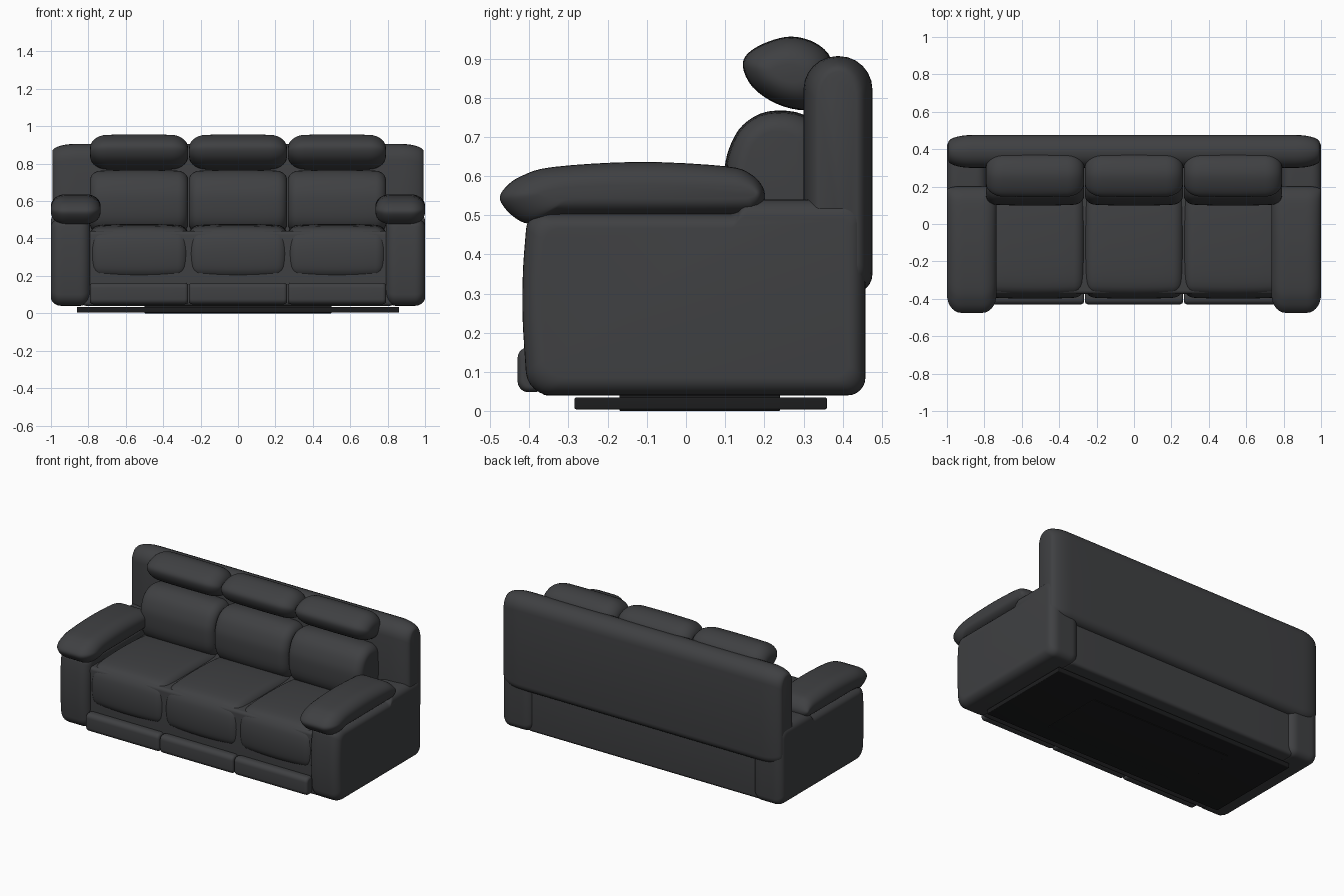
import bpy, bmesh, math
from mathutils import Vector

if "Cube" in bpy.data.objects:
    bpy.data.objects.remove(bpy.data.objects["Cube"])


def material(name, v):
    m = bpy.data.materials.new(name)
    m.diffuse_color = (v, v * 1.03, v * 1.1, 1)
    m.use_nodes = True
    m.node_tree.nodes["Principled BSDF"].inputs["Base Color"].default_value = m.diffuse_color
    return m


charcoal = material("charcoal", 0.05)
black = material("black", 0.012)


def spline(pts, n=4):
    """Closed Catmull-Rom curve through the points."""
    out, k = [], len(pts)
    for i in range(k):
        a, b, c, d = (Vector(pts[(i + j) % k]) for j in (-1, 0, 1, 2))
        for s in range(n):
            t = s / n
            out.append(0.5 * (2 * b + (c - a) * t + (2 * a - 5 * b + 4 * c - d) * t * t
                              + (3 * b - a - 3 * c + d) * t ** 3))
    return out


def rounded(corners, n=6):
    """Polygon of (y, z, radius) with rounded corners."""
    out, k = [], len(corners)
    for i in range(k):
        p, c, q = (Vector(corners[(i + j) % k][:2]) for j in (-1, 0, 1))
        r = corners[i][2]
        a, b = c + (p - c).normalized() * r, c + (q - c).normalized() * r
        for s in range(n + 1):
            t = math.pi / 2 * s / n
            out.append(a + b - c + (c - b) * math.cos(t) + (c - a) * math.sin(t))
    return out


def box_profile(y0, y1, z0, z1, r):
    return rounded([(y0, z0, r), (y1, z0, r), (y1, z1, r), (y0, z1, r)])


def sweep(name, prof, x0, x1, rx, inset, crown=0.0, anchor_y=None, mat=charcoal):
    """Sweep a side profile along x with softly rounded ends."""
    ys, zs = [p[0] for p in prof], [p[1] for p in prof]
    cy, cz = (min(ys) + max(ys)) / 2, (min(zs) + max(zs)) / 2
    hy, hz = (max(ys) - min(ys)) / 2, (max(zs) - min(zs)) / 2
    if anchor_y is not None:
        cy = anchor_y
    half, mid, n = (x1 - x0) / 2, (x0 + x1) / 2, 7
    ends = [(half - rx + rx * math.sin(math.pi / 2 * i / n),
             inset * (1 - math.cos(math.pi / 2 * i / n))) for i in range(n + 1)]
    inner = [((half - rx) * f, 0) for f in (-0.66, -0.33, 0, 0.33, 0.66)]
    rings = [(-x, d) for x, d in reversed(ends)] + inner + ends
    bm = bmesh.new()
    loops = []
    for x, d in rings:
        d += crown * (x / half) ** 2
        sy, sz = 1 - d / hy, 1 - d / hz
        loops.append([bm.verts.new((mid + x, cy + (y - cy) * sy, cz + (z - cz) * sz))
                      for y, z in zip(ys, zs)])
    k = len(prof)
    for a, b in zip(loops, loops[1:]):
        for i in range(k):
            bm.faces.new((a[i], a[(i + 1) % k], b[(i + 1) % k], b[i]))
    bm.faces.new(loops[0])
    bm.faces.new(loops[-1])
    bmesh.ops.recalc_face_normals(bm, faces=bm.faces)
    me = bpy.data.meshes.new(name)
    bm.to_mesh(me)
    bm.free()
    me.materials.append(mat)
    ob = bpy.data.objects.new(name, me)
    bpy.context.collection.objects.link(ob)
    return ob


# Floor plate and body frame
plate = box_profile(-0.285, 0.36, 0.004, 0.035, 0.006)
sweep("floor_plate", plate, -0.862, 0.862, 0.006, 0.003, mat=black)
core = box_profile(-0.17, 0.24, 0, 0.045, 0.004)
sweep("floor_plate_core", core, -0.5, 0.5, 0.006, 0.003, mat=black)
sweep("frame", box_profile(-0.375, 0.432, 0.04, 0.44, 0.02), -0.83, 0.83, 0.02, 0.01)

# Backrest shell
back = rounded([(0.3, 0.3, 0.03), (0.476, 0.3, 0.05), (0.476, 0.906, 0.085), (0.3, 0.906, 0.085)])
sweep("backrest", back, -0.993, 0.993, 0.13, 0.04)

# Arms with padded tops
arm = rounded([(-0.405, 0.04, 0.06), (0.458, 0.04, 0.045), (0.458, 0.54, 0.04), (0.15, 0.54, 0.015),
               (0.13, 0.505, 0.015), (-0.405, 0.505, 0.04), (-0.422, 0.3, 0.1)])
pad = spline([(-0.475, 0.54), (-0.46, 0.572), (-0.42, 0.6), (-0.34, 0.623), (-0.12, 0.636),
              (0.1, 0.625), (0.165, 0.605), (0.197, 0.57), (0.2, 0.535), (0.18, 0.508),
              (0.14, 0.499), (-0.12, 0.497), (-0.34, 0.495), (-0.4, 0.478), (-0.445, 0.5)])
for side, s in (("left", -1), ("right", 1)):
    a, b = sorted((s * 0.79, s * 1.0))
    sweep(side + "_arm", arm, a, b, 0.055, 0.045, anchor_y=0.05)
    a, b = sorted((s * 0.735, s * 1.0))
    sweep(side + "_arm_pad", pad, a, b, 0.075, 0.06, anchor_y=0.08)

# Cushions for the three seats
seat = spline([(-0.33, 0.193), (-0.38, 0.212), (-0.397, 0.27), (-0.397, 0.36), (-0.375, 0.43),
               (-0.31, 0.467), (-0.1, 0.478), (0.15, 0.465), (0.24, 0.42), (0.25, 0.28),
               (0.2, 0.205), (-0.1, 0.193)])
lumbar = spline([(0.098, 0.6), (0.11, 0.67), (0.145, 0.73), (0.21, 0.765), (0.3, 0.757),
                 (0.345, 0.7), (0.345, 0.5), (0.3, 0.43), (0.17, 0.43), (0.11, 0.49)])
head = spline([(0.145, 0.88), (0.16, 0.915), (0.21, 0.943), (0.27, 0.956), (0.33, 0.94),
               (0.37, 0.9), (0.375, 0.83), (0.35, 0.785), (0.3, 0.768), (0.23, 0.785), (0.17, 0.827)])
foot = box_profile(-0.43, -0.36, 0.048, 0.163, 0.028)
for label, cx in (("left", -0.529), ("middle", 0), ("right", 0.529)):
    a, b = cx - 0.262, cx + 0.262
    sweep(label + "_seat", seat, a, b, 0.055, 0.045, 0.008)
    sweep(label + "_back_cushion", lumbar, a, b, 0.055, 0.045, 0.008)
    sweep(label + "_headrest", head, a, b, 0.09, 0.068, 0.004)
    sweep(label + "_footrest", foot, a, b, 0.02, 0.015)

# Smooth shading
for ob in bpy.data.objects:
    ob.select_set(True)
    bpy.context.view_layer.objects.active = ob
bpy.ops.object.shade_smooth_by_angle(angle=math.radians(40))
